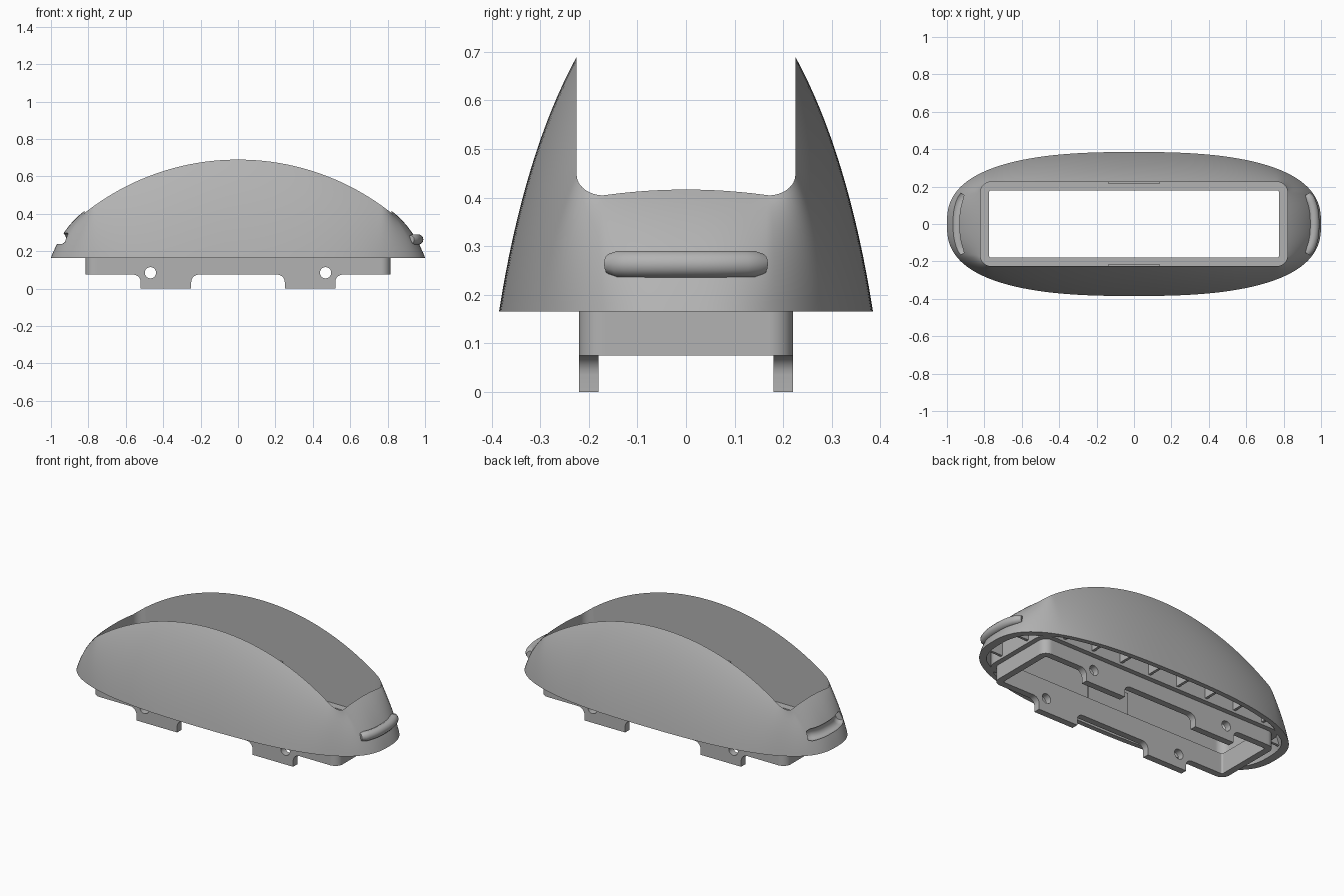
import bpy, bmesh, math
from mathutils import Vector

if "Cube" in bpy.data.objects:
    bpy.data.objects.remove(bpy.data.objects["Cube"])

GREY = (0.45, 0.45, 0.45, 1)
mat = bpy.data.materials.new("plain grey")
mat.use_nodes = True
mat.diffuse_color = GREY
mat.node_tree.nodes["Principled BSDF"].inputs["Base Color"].default_value = GREY

HALF_W, POWER = 0.385, 2.6            # footprint outline
CORE = Vector((0.765, 0.17, 0))       # rectangle that the rounded openings grow from
BASE, LEDGE, TUBE_END = 0.165, 0.20, 0.075
STEPS = 240


def finish(name, bm):
    bmesh.ops.recalc_face_normals(bm, faces=bm.faces)
    me = bpy.data.meshes.new(name)
    bm.to_mesh(me)
    bm.free()
    ob = bpy.data.objects.new(name, me)
    bpy.context.collection.objects.link(ob)
    me.materials.append(mat)
    return ob


def activate(ob):
    bpy.ops.object.select_all(action='DESELECT')
    ob.select_set(True)
    bpy.context.view_layer.objects.active = ob


def smooth(ob):
    activate(ob)
    bpy.ops.object.shade_smooth_by_angle(angle=math.radians(35))


def cut(ob, cutter):
    mod = ob.modifiers.new("cut", 'BOOLEAN')
    mod.operation, mod.solver, mod.object = 'DIFFERENCE', 'EXACT', cutter
    activate(ob)
    bpy.ops.object.modifier_apply(modifier=mod.name)


def loft(name, sections):
    """Join closed sections into a closed ring."""
    bm = bmesh.new()
    rings = [[bm.verts.new(p) for p in s] for s in sections]
    for i, a in enumerate(rings):
        b = rings[(i + 1) % len(rings)]
        for j in range(len(a)):
            k = (j + 1) % len(a)
            bm.faces.new((a[j], a[k], b[k], b[j]))
    return finish(name, bm)


def prism(bm, points, offset):
    face = bm.faces.new([bm.verts.new(p) for p in points])
    ext = bmesh.ops.extrude_face_region(bm, geom=[face], use_keep_orig=True)
    bmesh.ops.translate(bm, vec=offset,
                        verts=[v for v in ext["geom"] if isinstance(v, bmesh.types.BMVert)])


def spow(v, e):
    return math.copysign(abs(v) ** e, v)


def outline(a):
    e = 2 / POWER
    return Vector((spow(math.cos(a), e), HALF_W * spow(math.sin(a), e), 0))


def core_and_normal(b):
    c = Vector([max(-CORE[i], min(CORE[i], b[i])) for i in range(3)])
    return c, (b - c).normalized()


def at(p, z):
    return Vector((p.x, p.y, z))


def rim_height(p):
    arc = 0.69 - 1.32 + math.sqrt(1.32 ** 2 - p.x ** 2)
    return arc + 0.012 * max(0, 1 - (p.y / 0.17) ** 2)


def bulge(low, high, n):
    """Curved wall from the base up to the rim."""
    mid = low.lerp(high, 0.32)
    mid.z = low.z + (high.z - low.z) * 0.62
    ts = [i / n for i in range(n + 1)]
    return [low * (1 - t) ** 2 + mid * 2 * t * (1 - t) + high * t * t for t in ts]


def shell_section(b):
    c, n = core_and_normal(b)
    rim = c + n * 0.055
    top = rim_height(rim)
    wall = rim + n * 0.025
    outer = bulge(at(b, BASE), at(rim, top), 16)
    inner = bulge(at(b - n * (0.03 + 0.02 * abs(n.x)), BASE), at(wall, top - 0.09), 8)
    return outer, [at(rim, BASE), at(wall, BASE)], inner[::-1]


# Domed shell with its open pocket and hollow underside
angles = [math.tau * i / STEPS for i in range(STEPS)]
shell = loft("domed_shell", [sum(shell_section(outline(a)), []) for a in angles])


# Rounded bar on the left end, matching groove on the right end
def end_bar(name, side, inset, z, radius):
    cu = bpy.data.curves.new(name, 'CURVE')
    cu.dimensions, cu.bevel_depth = '3D', radius
    cu.bevel_resolution, cu.use_fill_caps = 5, True
    sp = cu.splines.new('POLY')
    count = 17
    sp.points.add(count - 1)
    for i, pt in enumerate(sp.points):
        y = 0.158 * (2 * i / (count - 1) - 1)
        x = (1 - (abs(y) / HALF_W) ** POWER) ** (1 / POWER) - inset
        pt.co = (side * x, y, z, 1)
        pt.radius = 0.75 if i in (0, count - 1) else 1
    ob = bpy.data.objects.new(name, cu)
    bpy.context.collection.objects.link(ob)
    activate(ob)
    bpy.ops.object.convert(target='MESH')
    ob = bpy.context.view_layer.objects.active
    ob.name = name
    ob.data.materials.clear()
    ob.data.materials.append(mat)
    bm = bmesh.new()
    bm.from_mesh(ob.data)
    bmesh.ops.remove_doubles(bm, verts=bm.verts, dist=0.0001)
    bmesh.ops.recalc_face_normals(bm, faces=bm.faces)
    bm.to_mesh(ob.data)
    bm.free()
    return ob


smooth(end_bar("end_bar", 1, 0.037, 0.263, 0.028))
groove = end_bar("groove_cutter", -1, 0.047, 0.268, 0.034)
groove.hide_render = True
cut(shell, groove)
bpy.data.objects.remove(groove)
smooth(shell)


# Rectangular sleeve with the inner ledge
def sleeve_section(b):
    c, n = core_and_normal(b)
    steps = ((0.05, TUBE_END), (0.05, BASE), (0.06, BASE), (0.06, LEDGE),
             (0.01, LEDGE), (0.01, TUBE_END))
    return [at(c + n * r, z) for r, z in steps]


sleeve = loft("sleeve", [sleeve_section(outline(a)) for a in angles])

# Mounting tabs with flared roots
bm = bmesh.new()
R = 0.04
arc = [math.radians(15 * i) for i in range(7)]
for sx in (-1, 1):
    for y in (-0.22, 0.18):
        left = [(0.25 - R + R * math.sin(a), TUBE_END - R + R * math.cos(a)) for a in arc]
        right = [(0.77 - x, z) for x, z in reversed(left)]
        pts = left + [(0.25, 0), (0.52, 0)] + right
        prism(bm, [(sx * x, y, z) for x, z in pts], (0, 0.04, 0))
tabs = finish("mounting_tabs", bm)

# Screw holes through sleeve and tabs
bm = bmesh.new()
for sx in (-1, 1):
    ring = [math.tau * i / 32 for i in range(32)]
    prism(bm, [(sx * 0.468 + 0.03 * math.cos(a), -0.3, 0.085 + 0.03 * math.sin(a))
               for a in ring], (0, 0.6, 0))
holes = finish("hole_cutter", bm)
holes.hide_render = True
for part in (sleeve, tabs):
    cut(part, holes)
    smooth(part)
bpy.data.objects.remove(holes)

# Stiffening ribs between shell and pocket wall
bm = bmesh.new()
spots = []
for s in (-1, 1):
    for i in range(8):
        x = -0.7 + 0.2 * i
        spots.append(Vector((x, s * HALF_W * (1 - abs(x) ** POWER) ** (1 / POWER), 0)))
    for y in (-0.11, 0.11):
        spots.append(Vector((s * (1 - (abs(y) / HALF_W) ** POWER) ** (1 / POWER), y, 0)))
for b in spots:
    n = core_and_normal(b)[1]
    side = Vector((-n.y, n.x, 0)) * 0.008
    inner = shell_section(b)[2]
    pts = [at(inner[0] - n * 0.005, BASE + 0.015)] + inner[:-1]
    pts.append(at(inner[-1] + n * 0.005, BASE + 0.015))
    prism(bm, [p - side for p in pts], side * 2)
finish("ribs", bm)

# Small centre pads on the long pocket walls
bm = bmesh.new()
for s in (-1, 1):
    pts = [(x, s * 0.226, z) for x, z in ((-0.14, LEDGE), (0.14, LEDGE), (0.14, 0.36), (-0.14, 0.36))]
    prism(bm, pts, (0, -s * 0.009, 0))
finish("pocket_pads", bm)
